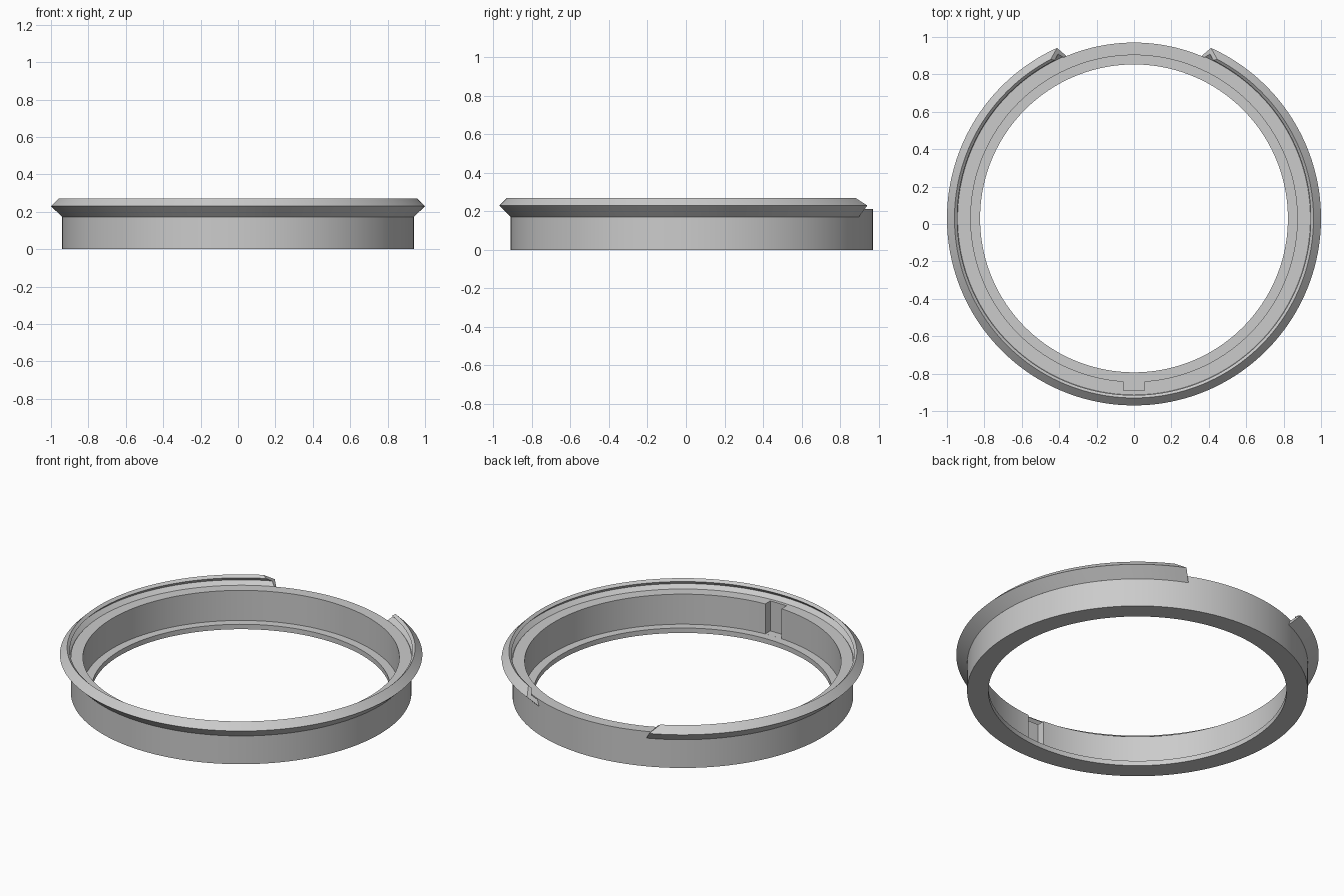
import bpy, bmesh, math

if "Cube" in bpy.data.objects:
    bpy.data.objects.remove(bpy.data.objects["Cube"])

SEG = 192
CY = 0.03          # ring axis sits slightly behind the origin

grey = bpy.data.materials.new("grey")
grey.diffuse_color = (0.6, 0.6, 0.6, 1)
grey.use_nodes = True
grey.node_tree.nodes["Principled BSDF"].inputs["Base Color"].default_value = grey.diffuse_color


def sweep(name, profile, starts=None):
    """Turn an (r, z) section about the axis; angle 0 is the back.
    starts gives each section point its own end angle for an open sweep."""
    bm = bmesh.new()
    closed = starts is None
    rings = []
    for i in range(SEG if closed else SEG + 1):
        ring = []
        for k, (r, z) in enumerate(profile):
            a0 = 0 if closed else math.radians(starts[k])
            a = a0 + (2 * math.pi - 2 * a0) * i / SEG
            ring.append(bm.verts.new((r * math.sin(a), CY + r * math.cos(a), z)))
        rings.append(ring)
    n = len(profile)
    for i in range(SEG):
        p, q = rings[i], rings[(i + 1) % len(rings)]
        for k in range(n):
            m = (k + 1) % n
            bm.faces.new((p[k], p[m], q[m], q[k]))
    if not closed:
        for ring in (rings[0], rings[-1]):
            bm.faces.new(ring)
    bmesh.ops.recalc_face_normals(bm, faces=bm.faces)
    mesh = bpy.data.meshes.new(name)
    bm.to_mesh(mesh)
    bm.free()
    ob = bpy.data.objects.new(name, mesh)
    bpy.context.collection.objects.link(ob)
    mesh.materials.append(grey)
    return ob


# Main ring with an inner ledge at the bottom
body = sweep("ring_body", [(0.823, 0), (0.94, 0), (0.94, 0.213),
                           (0.873, 0.213), (0.873, 0.03), (0.823, 0.03)])

# Key slot in the front inner wall, down to the ledge
bpy.ops.mesh.primitive_cube_add(size=1, location=(0, -0.84, 0.1802))
cutter = bpy.context.object
cutter.name = "slot_cutter"
cutter.scale = (0.11, 0.10, 0.30)
cutter.data.materials.append(grey)
cutter.hide_render = True
cutter.hide_set(True)
cut = body.modifiers.new("slot", "BOOLEAN")
cut.object = cutter
cut.operation = "DIFFERENCE"
cut.solver = "EXACT"
bpy.context.view_layer.objects.active = body
bpy.ops.object.modifier_apply(modifier="slot")
bpy.data.objects.remove(cutter)

# V-shaped lip, open at the back, with slanted ends and an inner groove
lip = sweep("snap_lip",
            [(0.925, 0.172), (0.94, 0.172), (1.0, 0.23), (0.96, 0.27),
             (0.945, 0.256), (0.968, 0.233), (0.943, 0.209), (0.925, 0.209)],
            [22.6, 22.6, 24.3, 27.6, 26.6, 24.8, 23.8, 23.8])

# Smooth walls with crisp edges
for ob in (body, lip):
    bpy.ops.object.select_all(action="DESELECT")
    ob.select_set(True)
    bpy.context.view_layer.objects.active = ob
    bpy.ops.object.shade_smooth_by_angle(angle=math.radians(25))
